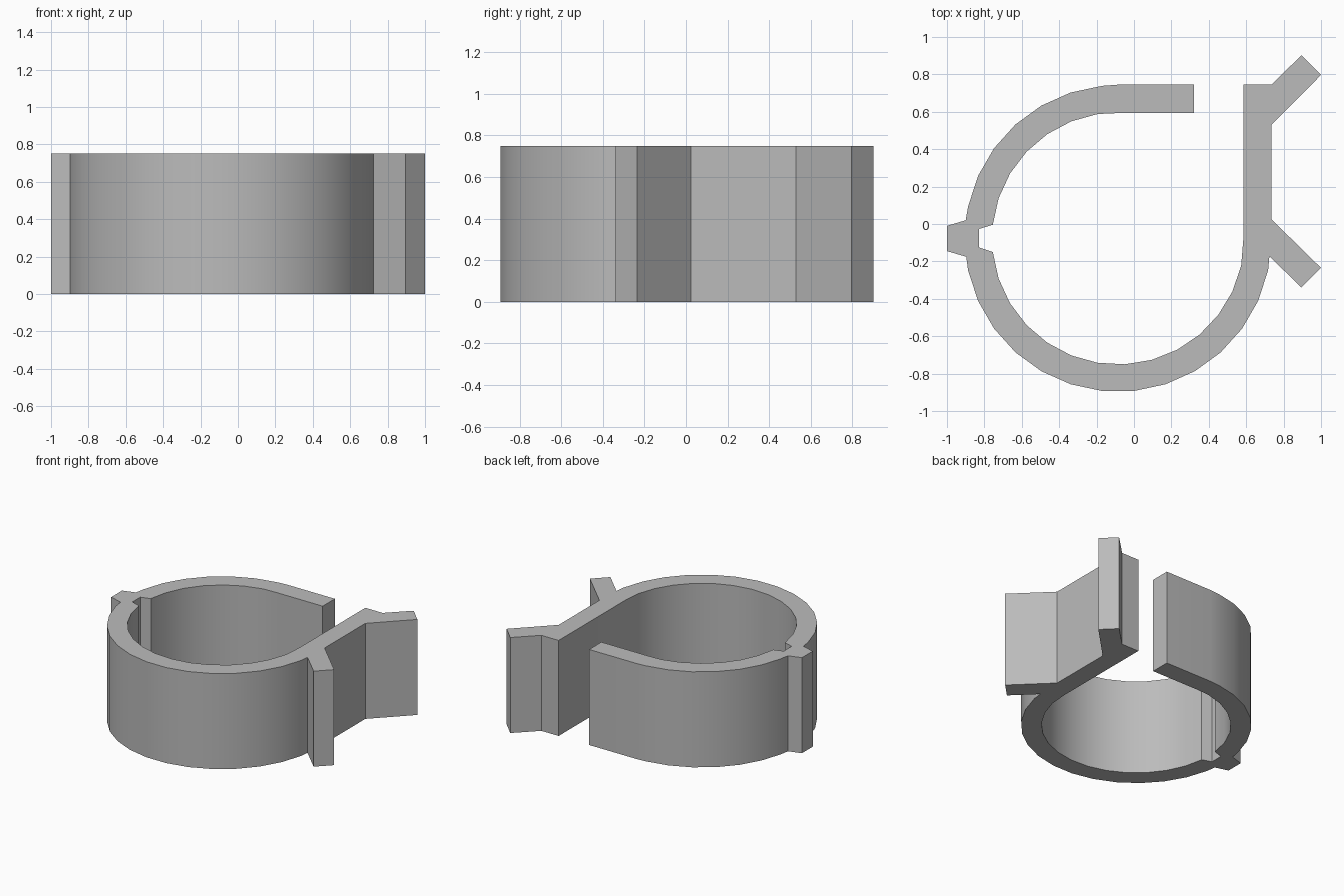
import bpy, bmesh
from math import cos, sin, tau, radians

cube = bpy.data.objects.get("Cube")
if cube:
    bpy.data.objects.remove(cube)

CX, CY = -0.085, -0.077
OUTER, INNER = 0.82, 0.674
HEIGHT = 0.75


def arc(radius, segments, first, last):
    """Points on the ring from step first to step last, both included."""
    step = 1 if last > first else -1
    return [(CX + radius * cos(tau * k / segments), CY + radius * sin(tau * k / segments))
            for k in range(first, last + step, step)]


top_out, top_in = CY + OUTER + 0.002, CY + INNER - 0.004
wall_out, wall_in = CX + OUTER, CX + INNER - 0.004
tip = 0.32

# Outer side: straight lip, ring, left rib, ring
outline = [(tip, top_out), (CX, top_out)]
outline += arc(OUTER, 30, 8, 14)
outline += [(-0.9, 0.02), (-1, -0.01), (-1, -0.145), (-0.897, -0.175)]
outline += arc(OUTER, 30, 16, 29)
# Lower and upper slanted arms on the straight wall
outline += [(0.724, -0.172), (0.895, -0.34), (1, -0.235), (wall_out, 0.025)]
outline += [(wall_out, 0.53), (1, 0.797), (0.895, 0.902), (wall_out, top_out)]
# Inner side: wall, ring, notch behind the rib, ring, lip
outline += [(wall_in, top_out), (wall_in, CY)]
outline += arc(INNER, 29, 28, 15)
outline += [(-0.83, -0.125), (-0.83, -0.027)]
outline += arc(INNER, 29, 14, 8)
outline += [(CX, top_in), (tip, top_in)]

# Extrude the outline into the clip
bm = bmesh.new()
base = bm.faces.new([bm.verts.new((x, y, 0)) for x, y in outline])
result = bmesh.ops.extrude_face_region(bm, geom=[base], use_keep_orig=True)
raised = [v for v in result["geom"] if isinstance(v, bmesh.types.BMVert)]
bmesh.ops.translate(bm, verts=raised, vec=(0, 0, HEIGHT))
bmesh.ops.recalc_face_normals(bm, faces=bm.faces)
mesh = bpy.data.meshes.new("ring_clip")
bm.to_mesh(mesh)
bm.free()

# Plain grey material
grey = bpy.data.materials.new("plain grey")
grey.use_nodes = True
colour = (0.5, 0.5, 0.5, 1)
grey.diffuse_color = colour
grey.node_tree.nodes["Principled BSDF"].inputs["Base Color"].default_value = colour
mesh.materials.append(grey)

clip = bpy.data.objects.new("ring_clip", mesh)
bpy.context.collection.objects.link(clip)
bpy.ops.object.select_all(action="DESELECT")
clip.select_set(True)
bpy.context.view_layer.objects.active = clip
bpy.ops.object.shade_smooth_by_angle(angle=radians(30))
